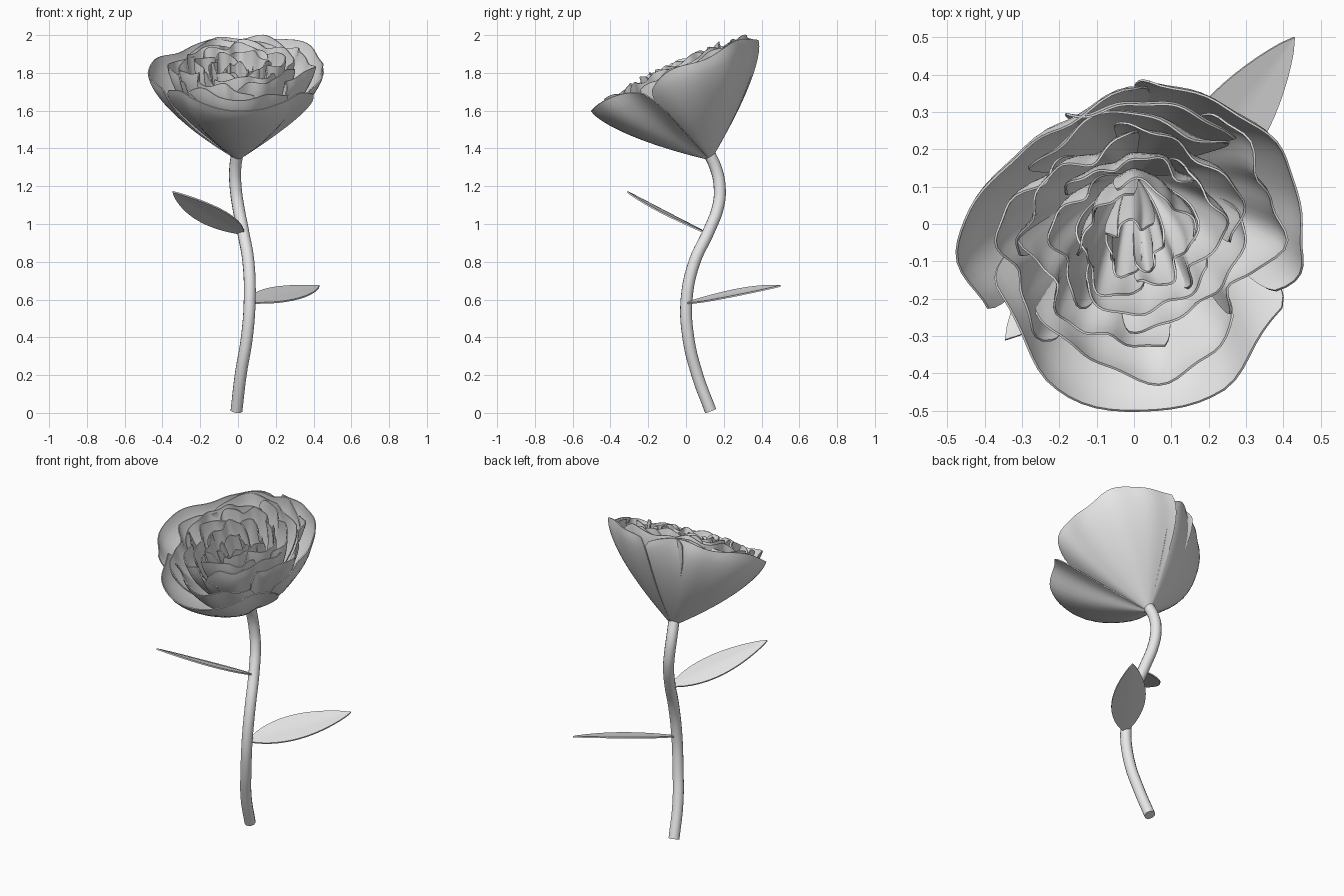
import bpy
import bmesh
import random
from math import sin, cos, pi, radians
from mathutils import Vector, Matrix

random.seed(7)
if "Cube" in bpy.data.objects:
    bpy.data.objects.remove(bpy.data.objects["Cube"])

grey = bpy.data.materials.new("plain_grey")
grey.use_nodes = True
grey.diffuse_color = (0.8, 0.8, 0.8, 1)
grey.node_tree.nodes["Principled BSDF"].inputs["Base Color"].default_value = (0.8, 0.8, 0.8, 1)


def finish(obj):
    """Apply modifiers and smooth the surface, keeping sharp rims."""
    bpy.ops.object.select_all(action="DESELECT")
    obj.select_set(True)
    bpy.context.view_layer.objects.active = obj
    bpy.ops.object.convert(target="MESH")
    bpy.ops.object.shade_smooth_by_angle(angle=radians(50))


def sheet(name, point, across, along, thickness):
    """Thin curved sheet: point(u, v) with u in -1..1 and v in 0..1."""
    bm = bmesh.new()
    rows = [[bm.verts.new(point(2 * i / across - 1, j / along)) for i in range(across + 1)]
            for j in range(along + 1)]
    for low, high in zip(rows, rows[1:]):
        for i in range(across):
            bm.faces.new((low[i], low[i + 1], high[i + 1], high[i]))
    mesh = bpy.data.meshes.new(name)
    bm.to_mesh(mesh)
    bm.free()
    mesh.materials.append(grey)
    obj = bpy.data.objects.new(name, mesh)
    bpy.context.collection.objects.link(obj)
    solid = obj.modifiers.new("thickness", "SOLIDIFY")
    solid.thickness = thickness
    solid.offset = 0
    finish(obj)


# Stem: a bent round tube
curve = bpy.data.curves.new("stem", "CURVE")
curve.dimensions = "3D"
curve.bevel_depth = 0.032
curve.bevel_resolution = 4
curve.use_fill_caps = True
path = [(-0.008, 0.13, 0.011), (0.014, 0.06, 0.2), (0.047, 0.012, 0.4), (0.062, 0.003, 0.6),
        (0.055, 0.045, 0.8), (0.027, 0.12, 0.96), (0, 0.172, 1.1), (-0.013, 0.178, 1.2),
        (-0.015, 0.16, 1.29), (-0.003, 0.12, 1.38)]
spline = curve.splines.new("BEZIER")
spline.bezier_points.add(len(path) - 1)
for knot, co in zip(spline.bezier_points, path):
    knot.co = co
    knot.handle_left_type = knot.handle_right_type = "AUTO"
curve.resolution_u = 5
curve.materials.append(grey)
stem = bpy.data.objects.new("stem", curve)
bpy.context.collection.objects.link(stem)
finish(stem)


# Leaves: pointed, nearly flat blades, rolled slightly about their length
def leaf(name, base, tip, half_width, roll):
    base, tip = Vector(base), Vector(tip)
    axis = tip - base
    normal = Vector((0, -axis.z, axis.y)).normalized()
    normal = (normal + axis.cross(normal).normalized() * roll).normalized()
    side = axis.cross(normal).normalized()

    def point(u, v):
        width = half_width * sin(pi * v ** 0.85) ** 0.8 if 0 < v < 1 else 0
        width = max(width, 0.012 * (1 - v) + 0.001)
        lift = 0.006 * abs(u) * sin(pi * v)
        return base + axis * v + side * (u * width) + normal * lift

    sheet(name, point, 8, 18, 0.008)


leaf("lower_leaf", (0.07, 0.01, 0.585), (0.43, 0.5, 0.672), 0.1, 0.17)
leaf("upper_leaf", (0.025, 0.11, 0.95), (-0.345, -0.31, 1.17), 0.095, -0.08)

# Bloom: ruffled petals around an axis leaning to the front
bloom = Matrix.Translation((0, 0.13, 1.34)) @ Matrix.Rotation(radians(24), 4, "X")
# Rim radius every 30 degrees, counted from the model's left
rim = [0.475, 0.485, 0.48, 0.47, 0.435, 0.425, 0.465, 0.415, 0.455, 0.47, 0.465, 0.395]


def rim_radius(degrees):
    step, part = divmod(degrees % 360 / 30, 1)
    low, high = rim[int(step) % 12], rim[(int(step) + 1) % 12]
    return low + (high - low) * (1 - cos(pi * part)) / 2


def petal(name, angle, half_angle, scale, height, belly, ruffle, shift):
    phase, waves = random.uniform(0, 2 * pi), random.uniform(4, 6.5)
    twist = random.uniform(0.02, 0.04) * scale

    def point(u, v):
        v = 0.03 + 0.97 * v
        degrees = angle + u * half_angle * (1 - 0.1 * v ** 6)
        wave = sin(waves * u + phase) + 0.4 * sin(2.3 * waves * u - phase)
        r = scale * rim_radius(degrees) * (1 - (1 - v) ** belly)
        r += ruffle * wave * v ** 1.5 + twist * u * v
        rise = v * (1 - 0.07 * abs(u) ** 6 * v) + 0.025 * v ** 4 * sin(waves * u * 1.3 - phase)
        a = radians(degrees)
        return bloom @ Vector((r * cos(a), r * sin(a) + shift * v ** 2, height * rise))

    sheet(name, point, 28, 14, 0.006)


# Outer petals: angle, half angle, scale, height, belly
outer = [("front", -93, 76, 0.99, 0.505, 1.42), ("left", 33, 58, 1.0, 0.51, 1.47),
         ("right", 147, 64, 1.0, 0.51, 1.55), ("back", 82, 36, 0.93, 0.52, 1.45)]
for label, angle, half, scale, height, belly in outer:
    petal("outer_petal_" + label, angle, half, scale, height, belly, 0.012, 0)

# Inner rings: count, half angle, scale, height, belly, ruffle, backward shift
rings = [(4, 54, 0.81, 0.515, 1.55, 0.02, 0.035), (4, 56, 0.64, 0.53, 1.7, 0.019, 0.05),
         (4, 58, 0.48, 0.54, 1.8, 0.017, 0.055), (4, 60, 0.33, 0.54, 1.9, 0.014, 0.04),
         (3, 65, 0.16, 0.52, 1.8, 0.01, 0.015)]
for ring, (count, half, scale, height, belly, ruffle, shift) in enumerate(rings):
    for i in range(count):
        angle = -90 + 47 * ring + 360 * i / count + random.uniform(-9, 9)
        petal(f"inner_petal_{ring + 1}_{i + 1}", angle, half,
              scale * random.uniform(0.95, 1.04), height, belly, ruffle, shift)
